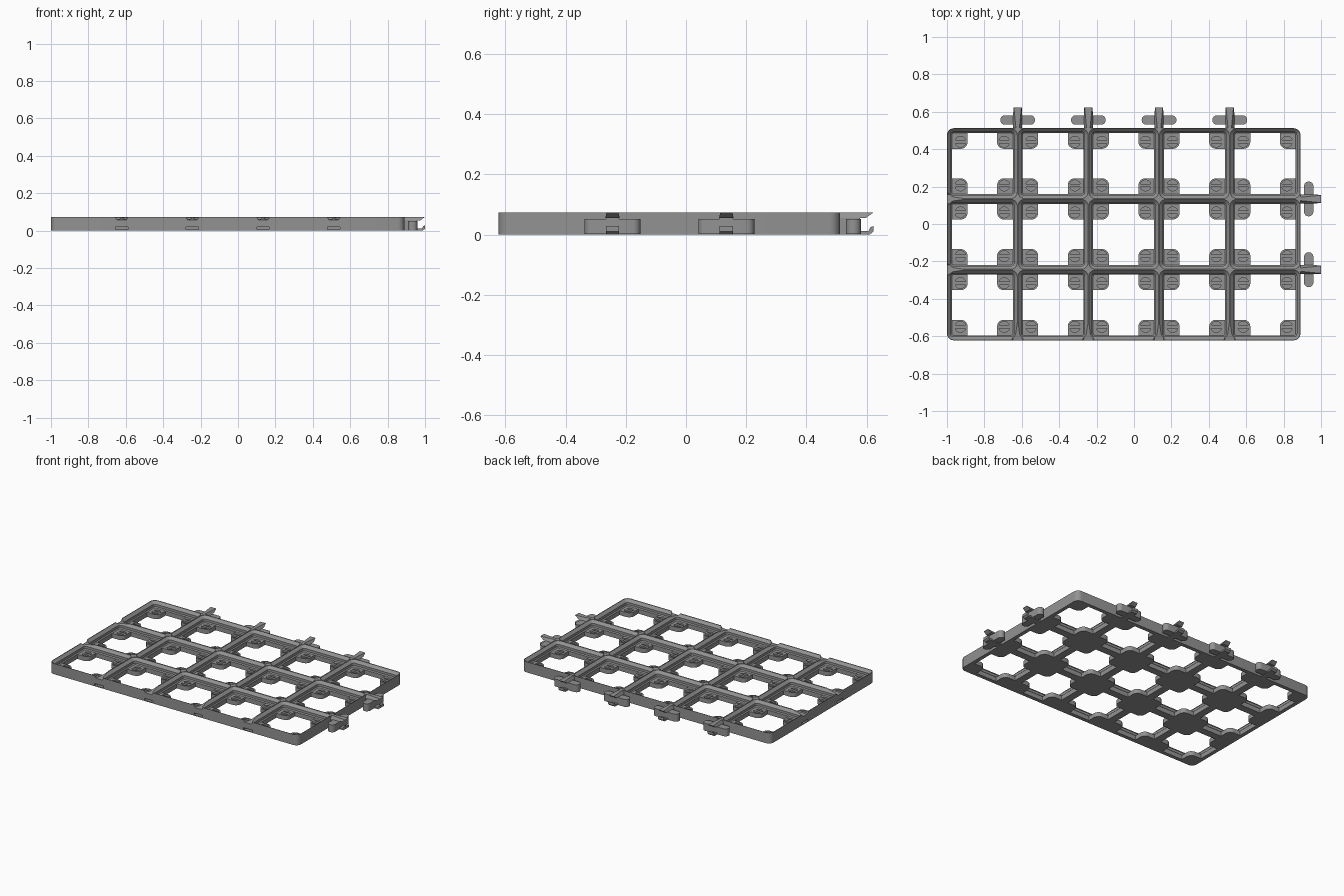
import bpy, bmesh, math
from mathutils import Matrix, Vector

if "Cube" in bpy.data.objects:
    bpy.data.objects.remove(bpy.data.objects["Cube"])

P = 0.378                      # cell pitch
NX, NY = 5, 3
X0, Y0 = -1.0, -0.622          # front left corner of the plate
W, D, H = NX * P, NY * P, 0.073
PAD = 0.031                    # height of the corner pads

grey = bpy.data.materials.new("mid grey")
grey.diffuse_color = (0.29, 0.29, 0.29, 1)
grey.use_nodes = True
grey.node_tree.nodes["Principled BSDF"].inputs["Base Color"].default_value = grey.diffuse_color


def rounded(hx, hy, r, n=6):
    """Rounded rectangle outline around the origin."""
    pts = []
    for k, (sx, sy) in enumerate([(1, 1), (-1, 1), (-1, -1), (1, -1)]):
        for i in range(n + 1):
            a = math.pi / 2 * (k + i / n)
            pts.append((sx * (hx - r) + r * math.cos(a), sy * (hy - r) + r * math.sin(a)))
    return pts


def loft(bm, rings):
    """Closed solid through a stack of equal-length 3D rings."""
    vs = [[bm.verts.new(p) for p in ring] for ring in rings]
    n = len(vs[0])
    for a, b in zip(vs, vs[1:]):
        for i in range(n):
            j = (i + 1) % n
            bm.faces.new((a[i], a[j], b[j], b[i]))
    bm.faces.new(vs[0][::-1])
    bm.faces.new(vs[-1])


def at_z(pts, z, cx=0, cy=0):
    return [(x + cx, y + cy, z) for x, y in pts]


def finish(name, bm):
    bmesh.ops.recalc_face_normals(bm, faces=bm.faces[:])
    me = bpy.data.meshes.new(name)
    bm.to_mesh(me)
    bm.free()
    me.materials.append(grey)
    ob = bpy.data.objects.new(name, me)
    bpy.context.collection.objects.link(ob)
    return ob


def cut(ob, bm):
    """Subtract a set of separate solids and drop the cutter."""
    cutter = finish("cutter", bm)
    cutter.hide_render = True
    mod = ob.modifiers.new("cut", 'BOOLEAN')
    mod.operation, mod.solver, mod.object = 'DIFFERENCE', 'EXACT', cutter
    dg = bpy.context.evaluated_depsgraph_get()
    me = bpy.data.meshes.new_from_object(ob.evaluated_get(dg))
    ob.modifiers.clear()
    ob.data = me
    bpy.data.objects.remove(cutter)


cells = [(X0 + (i + 0.5) * P, Y0 + (j + 0.5) * P) for i in range(NX) for j in range(NY)]

# Base block
bm = bmesh.new()
body = rounded(W / 2, D / 2, 0.036)
loft(bm, [at_z(body, z, X0 + W / 2, Y0 + D / 2) for z in (0, H)])
plate = finish("grid_plate", bm)

# Stepped, flared sockets: height, half width, corner radius
profile = [(PAD, .163, .0104), (.0373, .1693, .0167), (.0535, .1693, .0167),
           (.071, .1868, .0342), (.09, .1868, .0342)]
bm = bmesh.new()
for cx, cy in cells:
    loft(bm, [at_z(rounded(h, h, r), z, cx, cy) for z, h, r in profile])
cut(plate, bm)

# Cross-shaped floor openings that leave a rounded pad in every corner
A, B, R = 0.163, 0.079, 0.036
cross = []
for k in range(4):
    quarter = [(A, B)]
    for i in range(7):
        a = math.radians(270 - 15 * i)
        quarter.append((B + R + R * math.cos(a), B + R + R * math.sin(a)))
    quarter.append((B, A))
    rot = Matrix.Rotation(k * math.pi / 2, 2)
    cross += [tuple(rot @ Vector(p)) for p in quarter]
bm = bmesh.new()
for cx, cy in cells:
    loft(bm, [at_z(cross, z, cx, cy) for z in (-0.01, PAD + 0.003)])
cut(plate, bm)

# Round pad recesses, each split by a bar
bm = bmesh.new()
a0 = math.asin(0.009 / 0.029)
for cx, cy in cells:
    for sx in (-1, 1):
        for sy in (-1, 1):
            for s in (-1, 1):
                seg = []
                for i in range(11):
                    a = a0 + (math.pi - 2 * a0) * i / 10
                    seg.append((0.029 * math.cos(a), s * 0.029 * math.sin(a)))
                loft(bm, [at_z(seg, z, cx + sx * 0.117, cy + sy * 0.117)
                          for z in (0.013, PAD + 0.003)])
cut(plate, bm)

# Joint positions: male clips on back and right, female notches on front and left
xs = [X0 + i * P for i in range(1, NX)]
ys = [Y0 + j * P for j in range(1, NY)]
males = [Matrix.Translation((x, Y0 + D, 0)) for x in xs] + \
        [Matrix.Translation((X0 + W, y, 0)) @ Matrix.Rotation(-math.pi / 2, 4, 'Z') for y in ys]
females = [Matrix.Translation((x, Y0, 0)) for x in xs] + \
          [Matrix.Translation((X0, y, 0)) @ Matrix.Rotation(-math.pi / 2, 4, 'Z') for y in ys]


def side(pts, x):
    return [(x, y, z) for y, z in pts]


# Notches: tapered ramp on top, thin slot low in the wall
bm = bmesh.new()
for m in females:
    ramp = [[(-.026, -.01, .056), (.026, -.01, .056), (.018, .1, .072), (-.018, .1, .072)],
            [(-.042, -.01, .08), (.042, -.01, .08), (.02, .1, .08), (-.02, .1, .08)]]
    slot = [side([(-.01, .006), (.03, .006), (.03, .018), (-.01, .018)], x) for x in (-.033, .033)]
    for solid in (ramp, slot):
        loft(bm, [[m @ Vector(p) for p in ring] for ring in solid])
cut(plate, bm)

# Clips: stem with lower hook, tapered tongue, rounded cross wings
stem = [(-.01, 0), (.098, 0), (.11, .01), (.11, .028), (.1, .024), (.094, .011),
        (.066, .011), (.066, .056), (-.01, .056)]
for i, m in enumerate(males):
    bm = bmesh.new()
    loft(bm, [side(stem, x) for x in (-.022, .022)])
    loft(bm, [[(-.024, -.01, .055), (.024, -.01, .055), (.024, .085, .055), (-.024, .085, .055)],
              [(-.008, -.01, H), (.008, -.01, H), (.02, .11, H), (-.02, .11, H)]])
    wings = rounded(.093, .025, .0245)
    loft(bm, [at_z(wings, z, 0, .044) for z in (0.001, .052)])
    clip = finish("joint_clip_%d" % (i + 1), bm)
    clip.matrix_world = m

for ob in list(bpy.context.collection.objects):
    ob.select_set(True)
    bpy.context.view_layer.objects.active = ob
bpy.ops.object.shade_smooth_by_angle(angle=math.radians(30))
